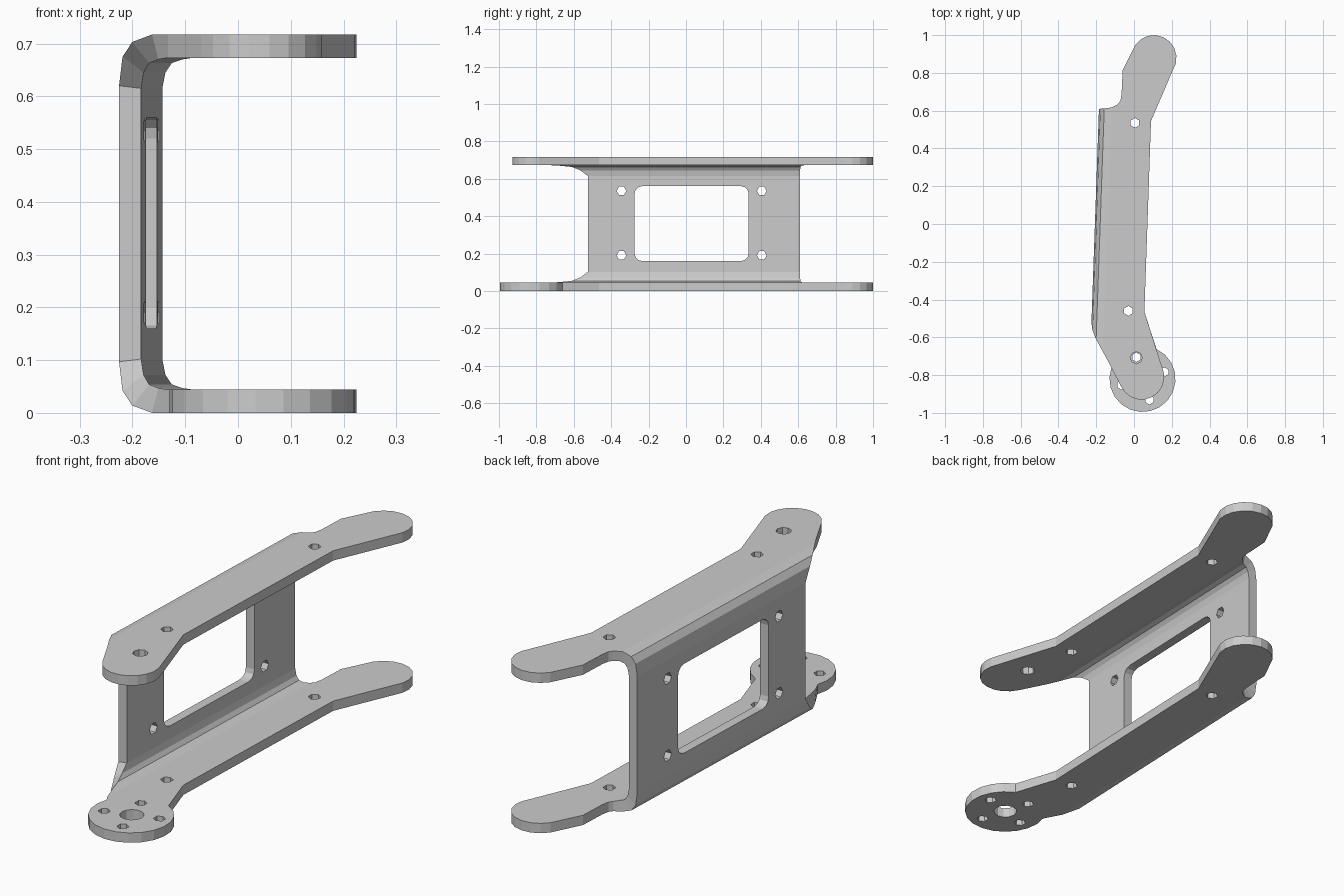
import bpy, bmesh
from math import cos, sin, radians, pi
from mathutils import Vector, Matrix

if "Cube" in bpy.data.objects:
    bpy.data.objects.remove(bpy.data.objects["Cube"])

H, T = 0.717, 0.044   # total height, plate thickness


def web_x(y):
    """Outer face of the slanted web."""
    return -0.207 + 0.0352 * y


def arc(cx, cy, r, a0, a1, n):
    return [(cx + r * cos(radians(a0 + (a1 - a0) * i / n)),
             cy + r * sin(radians(a0 + (a1 - a0) * i / n))) for i in range(n + 1)]


# Bend section from plate to web: offset from web face, depth from plate face
outer = [(.1, 0), (.068, 0), (.028, .014), (.008, .042), (0, .097)]
inner = [(.1, T), (.08, .047), (.06, .054), (.048, .072), (.042, .102)]
front_y = [-.735, -.68, -.61, -.565, -.525]
back_y = [.635, .617, .612, .61, .61]

# Plate outlines, clockwise from the back of the bend to the front of it
bend_back = (web_x(.635) + .1, .635)
bend_front = (web_x(-.735) + .1, -.735)
shared = [bend_back, (-.072, .652), (-.066, .685), (-.06, .815)]
shared += arc(.105, .88, .12, 145, -15, 8)
shared += [(.09, .545), (.055, -.465)]
top_outline = shared + arc(.04, -.81, .12, 12, -155, 9) + [bend_front]
bottom_outline = shared + arc(.045, -.82, .175, 65, -200, 15) + [bend_front]

bm = bmesh.new()


def plate(outline, z0, z1):
    lo = [bm.verts.new((x, y, z0)) for x, y in outline]
    hi = [bm.verts.new((x, y, z1)) for x, y in outline]
    bm.faces.new(lo)
    bm.faces.new(hi)
    for i in range(len(lo) - 1):      # the bend side stays open for the web
        bm.faces.new((lo[i], lo[i + 1], hi[i + 1], hi[i]))


plate(bottom_outline, 0, T)
plate(top_outline, H - T, H)


# Web with both bends, lofted from the front end to the back end
def rail(section, ys):
    half = [(web_x(y) + dx, y, d) for (dx, d), y in zip(section, ys)]
    full = half + [(x, y, H - z) for x, y, z in reversed(half)]
    return [bm.verts.new(p) for p in full]


of, ob = rail(outer, front_y), rail(outer, back_y)
nf, nb = rail(inner, front_y), rail(inner, back_y)
for i in range(len(of) - 1):
    for a, b in ((of, ob), (ob, nb), (nb, nf), (nf, of)):
        bm.faces.new((a[i], a[i + 1], b[i + 1], b[i]))
bmesh.ops.remove_doubles(bm, verts=bm.verts, dist=1e-4)
bmesh.ops.recalc_face_normals(bm, faces=bm.faces)


def add_object(name, mesh_bm):
    me = bpy.data.meshes.new(name)
    mesh_bm.to_mesh(me)
    mesh_bm.free()
    ob = bpy.data.objects.new(name, me)
    bpy.context.collection.objects.link(ob)
    return ob


bracket = add_object("bracket", bm)

# Cutters for holes and window
cut = bmesh.new()


def hole(pos, r, depth, n=6, axis='Z'):
    rot = Matrix.Rotation(pi / 2, 4, 'Y') if axis == 'X' else Matrix()
    bmesh.ops.create_cone(cut, cap_ends=True, segments=n, radius1=r, radius2=r,
                          depth=depth, matrix=Matrix.Translation(pos) @ rot)


for z in (T / 2, H - T / 2):
    hole((.005, .535, z), .026, .12)
    hole((-.03, -.46, z), .026, .12)
hole((.012, -.708, H - T / 2), .032, .12, 8)
hole((.047, -.818, T / 2), .05, .12, 12)
for k in range(4):
    a = radians(17 + 90 * k)
    hole((.047 + .118 * cos(a), -.818 + .118 * sin(a), T / 2), .025, .12)
for y in (-.345, .405):
    for z in (.19, .535):
        hole((web_x(y) + .02, y, z), .026, .12, 6, 'X')

# Rounded window
r = .04
ring = []
for cy, cz, a in ((.335 - r, .56 - r, 0), (-.275 + r, .56 - r, 90),
                  (-.275 + r, .16 + r, 180), (.335 - r, .16 + r, 270)):
    ring += arc(cy, cz, r, a, a + 90, 3)
face = cut.faces.new([cut.verts.new((-.3, y, z)) for y, z in ring])
new = bmesh.ops.extrude_face_region(cut, geom=[face])
bmesh.ops.translate(cut, vec=Vector((.22, 0, 0)),
                    verts=[v for v in new['geom'] if isinstance(v, bmesh.types.BMVert)])
bmesh.ops.recalc_face_normals(cut, faces=cut.faces)
cutter = add_object("hole_cutter", cut)
cutter.hide_render = True

mod = bracket.modifiers.new("holes", 'BOOLEAN')
mod.operation = 'DIFFERENCE'
mod.solver = 'EXACT'
mod.object = cutter
bpy.context.view_layer.objects.active = bracket
bpy.ops.object.modifier_apply(modifier=mod.name)
bpy.data.objects.remove(cutter)
